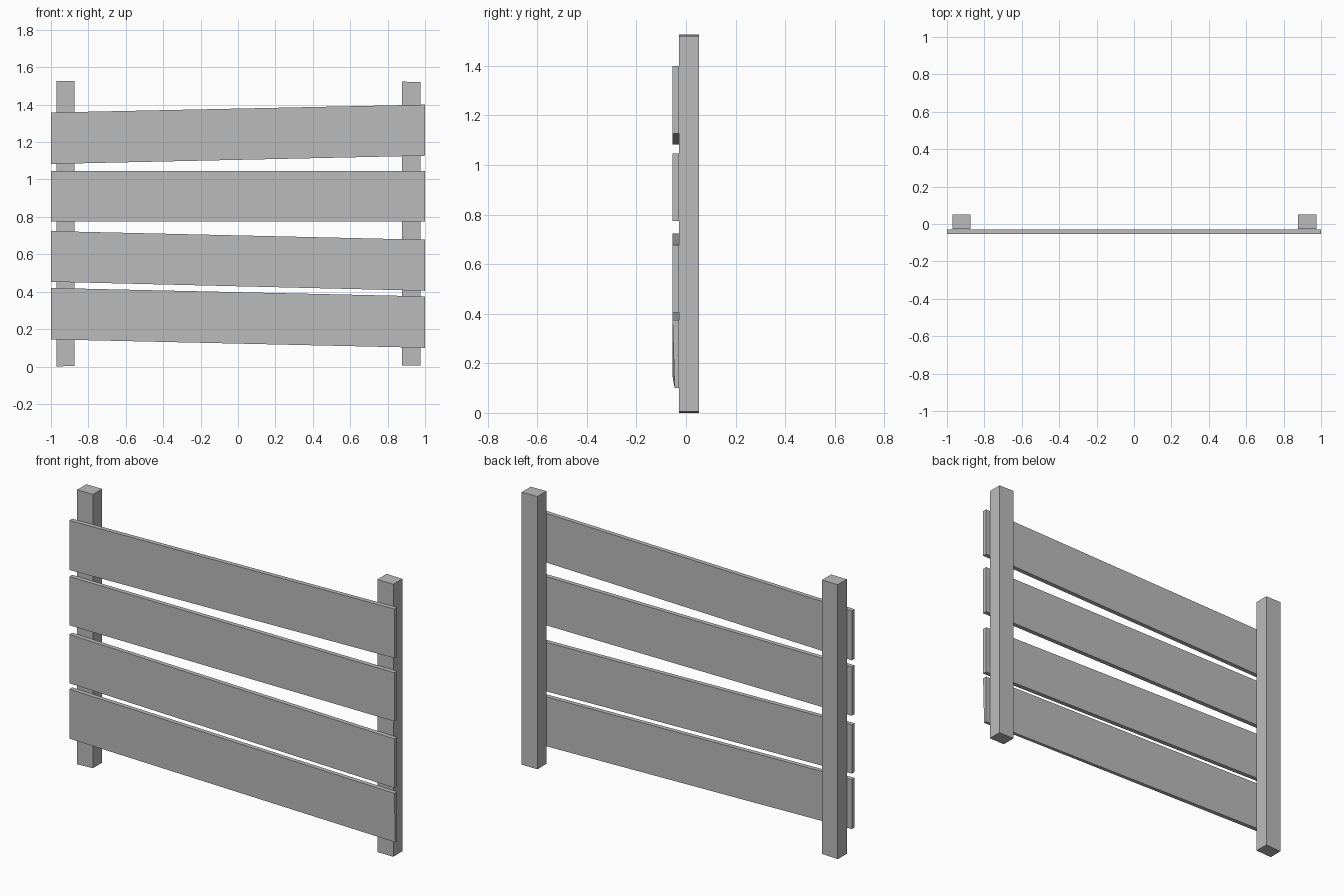
import bpy

cube = bpy.data.objects.get("Cube")
if cube:
    bpy.data.objects.remove(cube)

# Single weathered grey for everything
grey = bpy.data.materials.new("plain_grey")
grey.use_nodes = True
colour = (0.5, 0.5, 0.5, 1)
grey.diffuse_color = colour
grey.node_tree.nodes["Principled BSDF"].inputs["Base Color"].default_value = colour


def board(name, x0, x1, y0, y1, left, right):
    """Six-sided board; left and right give (bottom, top) heights at each end."""
    verts = [(x, y, z) for x, ends in ((x0, left), (x1, right))
             for y in (y0, y1) for z in ends]
    faces = [(0, 1, 3, 2), (4, 6, 7, 5), (0, 4, 5, 1),
             (2, 3, 7, 6), (0, 2, 6, 4), (1, 5, 7, 3)]
    mesh = bpy.data.meshes.new(name)
    mesh.from_pydata(verts, [], faces)
    mesh.materials.append(grey)
    obj = bpy.data.objects.new(name, mesh)
    bpy.context.collection.objects.link(obj)
    return obj


# Upright posts
board("right_post", -0.97, -0.873, -0.028, 0.052, (0, 1.527), (0.004, 1.527))
left_post = board("left_post", 0.878, 0.975, -0.028, 0.052, (0.006, 1.523), (0.006, 1.521))

# Crooked planks nailed across the front
planks = {
    "bottom_plank": ((0.145, 0.42), (0.10, 0.375)),
    "lower_plank": ((0.453, 0.724), (0.405, 0.678)),
    "upper_plank": ((0.775, 1.046), (0.775, 1.046)),
    "top_plank": ((1.083, 1.358), (1.127, 1.40)),
}
for name, (left, right) in planks.items():
    board(name, -1, 1, -0.054, -0.029, left, right)

# Worn lower edge of the bottom plank at its left end
bottom = bpy.data.objects["bottom_plank"].data
bottom.vertices[4].co.y += 0.008
